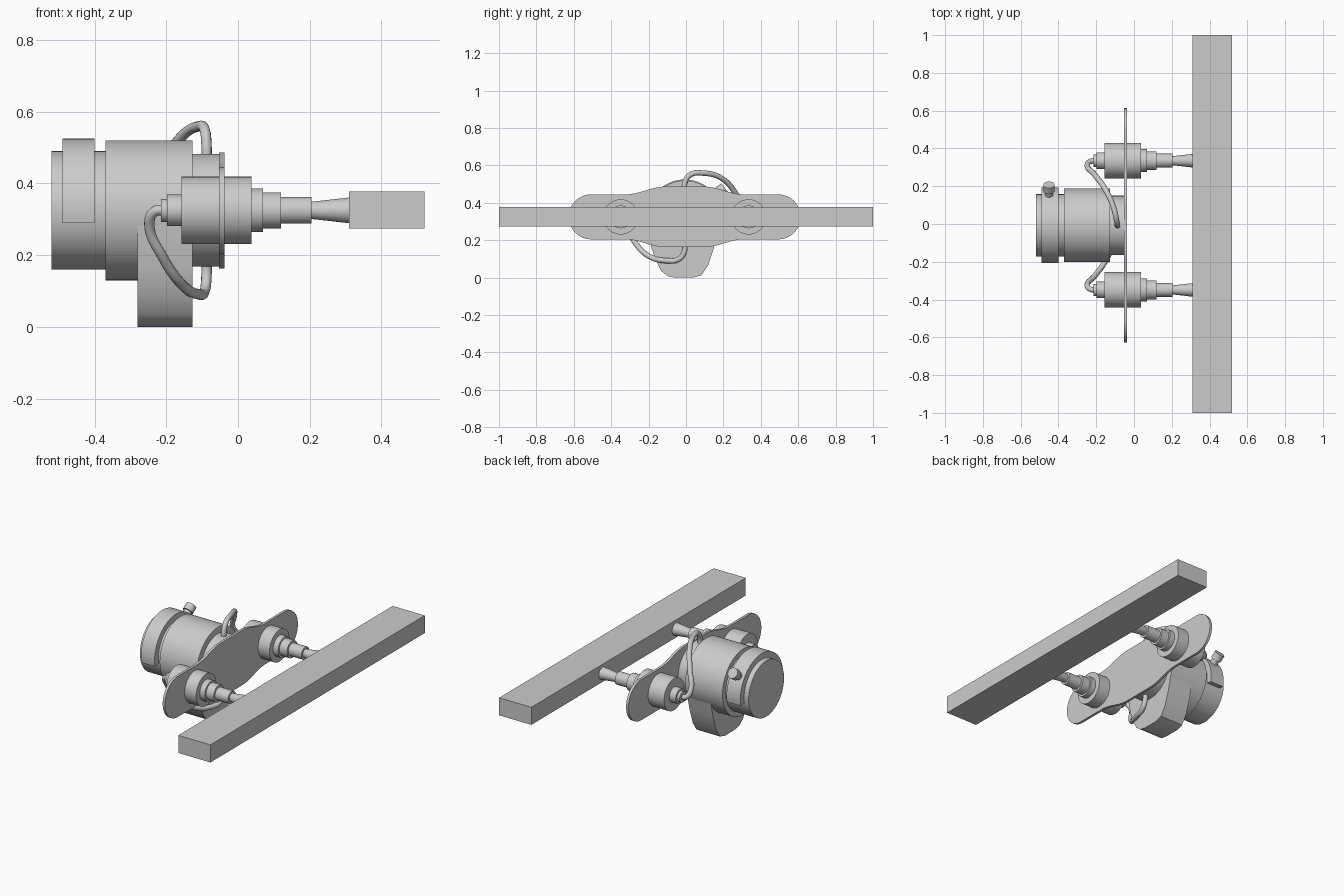
import bpy, bmesh
from math import sin, cos, pi, radians
from mathutils import Vector

if "Cube" in bpy.data.objects:
    bpy.data.objects.remove(bpy.data.objects["Cube"])

CY, CZ = -0.007, 0.325   # main axis, running along x

grey = bpy.data.materials.new("plain grey")
grey.use_nodes = True
grey.diffuse_color = (0.6, 0.6, 0.6, 1)
grey.node_tree.nodes["Principled BSDF"].inputs["Base Color"].default_value = (0.6, 0.6, 0.6, 1)


def finish(bm, name):
    bmesh.ops.recalc_face_normals(bm, faces=bm.faces[:])
    mesh = bpy.data.meshes.new(name)
    bm.to_mesh(mesh)
    bm.free()
    ob = bpy.data.objects.new(name, mesh)
    bpy.context.collection.objects.link(ob)
    mesh.materials.append(grey)
    bpy.ops.object.select_all(action='DESELECT')
    ob.select_set(True)
    bpy.context.view_layer.objects.active = ob
    bpy.ops.object.shade_smooth_by_angle(angle=radians(30))
    return ob


def lathe(name, profile, y=CY, z=CZ, n=48):
    """Turn (x, radius) points about an axis parallel to x."""
    bm = bmesh.new()
    rings = [[bm.verts.new((x, y + r * cos(2 * pi * i / n), z + r * sin(2 * pi * i / n)))
              for i in range(n)] for x, r in profile]
    for a, b in zip(rings, rings[1:]):
        for i in range(n):
            j = (i + 1) % n
            bm.faces.new((a[i], a[j], b[j], b[i]))
    bm.faces.new(rings[0])
    bm.faces.new(rings[-1])
    return finish(bm, name)


def prism(name, outline, x0, x1):
    """Extrude a (y, z) outline, given relative to the main axis, along x."""
    bm = bmesh.new()
    face = bm.faces.new([bm.verts.new((x0, CY + y, CZ + z)) for y, z in outline])
    out = bmesh.ops.extrude_face_region(bm, geom=[face])
    moved = [v for v in out["geom"] if isinstance(v, bmesh.types.BMVert)]
    bmesh.ops.translate(bm, verts=moved, vec=(x1 - x0, 0, 0))
    return finish(bm, name)


def steps(xs, radii):
    """Stepped profile: one radius between each pair of x values."""
    return [p for a, b, r in zip(xs, xs[1:], radii) for p in ((a, r), (b, r))]


# Motor body with rear cap, barrel and nose
lathe("motor_body", steps([-0.52, -0.37, -0.127, -0.045], [0.165, 0.195, 0.157]), n=72)

# Half band over the rear cap
arc = [radians(-10 + 200 * i / 40) for i in range(41)]
prism("rear_band", [(0.2 * cos(a), 0.2 * sin(a)) for a in arc]
      + [(0.16 * cos(a), 0.16 * sin(a)) for a in reversed(arc)], -0.49, -0.4)

# Stud standing out from the band
tilt = radians(36)
direction = Vector((0, cos(tilt), sin(tilt)))
for name, r, near, far in (("stud_stem", 0.022, 0.17, 0.24), ("stud_head", 0.03, 0.225, 0.265)):
    bm = bmesh.new()
    bmesh.ops.create_cone(bm, cap_ends=True, segments=32, radius1=r, radius2=r, depth=far - near)
    bmesh.ops.rotate(bm, verts=bm.verts, matrix=direction.to_track_quat('Z', 'Y').to_matrix())
    bmesh.ops.translate(bm, verts=bm.verts,
                        vec=Vector((-0.45, CY, CZ)) + direction * (near + far) / 2)
    finish(bm, name)

# Housing hanging below the barrel
prism("lower_housing", [(-0.194, 0), (-0.18, -0.16), (-0.155, -0.23), (-0.125, -0.29),
                        (-0.09, -0.317), (-0.05, -0.325), (0.045, -0.325), (0.09, -0.312),
                        (0.125, -0.26), (0.155, -0.17), (0.194, 0)], -0.28, -0.127)

# Mounting plate: rounded ends and a gentle swell in the middle
half = []
for i in range(25):
    a = pi / 2 * i / 24
    half.append((0.5 + 0.12 * sin(pi / 2 - a), 0.12 * sin(a)))
for i in range(25):
    y = 0.32 * (1 - i / 24)
    t = min(1, (0.32 - y) / 0.22)
    half.append((y, 0.12 + 0.042 * (1 - cos(pi * t)) / 2))
top = half + [(-y, z) for y, z in reversed(half[:-1])]
prism("mounting_plate", top + [(y, -z) for y, z in reversed(top[1:-1])], -0.053, -0.038)

# Stepped mounts, each ending in a flared tip against the beam
mount = steps([-0.215, -0.198, -0.157, 0.037, 0.07, 0.12, 0.205],
              [0.032, 0.044, 0.094, 0.061, 0.05, 0.037]) + [(0.205, 0.024), (0.312, 0.036)]

# Pipe path relative to the main axis; the second is the first turned half round
path = [(-0.2, 0.342, 0), (-0.232, 0.338, 0.003), (-0.247, 0.315, 0.04), (-0.21, 0.27, 0.13),
        (-0.155, 0.195, 0.208), (-0.11, 0.1, 0.234), (-0.093, 0.03, 0.225),
        (-0.088, 0.002, 0.185), (-0.088, 0, 0.13)]

for side, s in (("back", 1), ("front", -1)):
    lathe(side + "_mount", mount, y=CY + 0.342 * s)
    curve = bpy.data.curves.new(side + "_pipe", 'CURVE')
    curve.dimensions = '3D'
    curve.bevel_depth = 0.0145
    curve.bevel_resolution = 4
    curve.use_fill_caps = True
    spline = curve.splines.new('BEZIER')
    spline.bezier_points.add(len(path) - 1)
    for point, (x, y, z) in zip(spline.bezier_points, path):
        point.co = (x, CY + y * s, CZ + z * s)
        point.handle_left_type = point.handle_right_type = 'AUTO'
    curve.materials.append(grey)
    bpy.context.collection.objects.link(bpy.data.objects.new(side + "_pipe", curve))

# Long beam
bm = bmesh.new()
bmesh.ops.create_cube(bm, size=1)
bmesh.ops.scale(bm, verts=bm.verts, vec=(0.21, 2, 0.104))
bmesh.ops.translate(bm, verts=bm.verts, vec=(0.415, 0, 0.326))
finish(bm, "long_beam")
